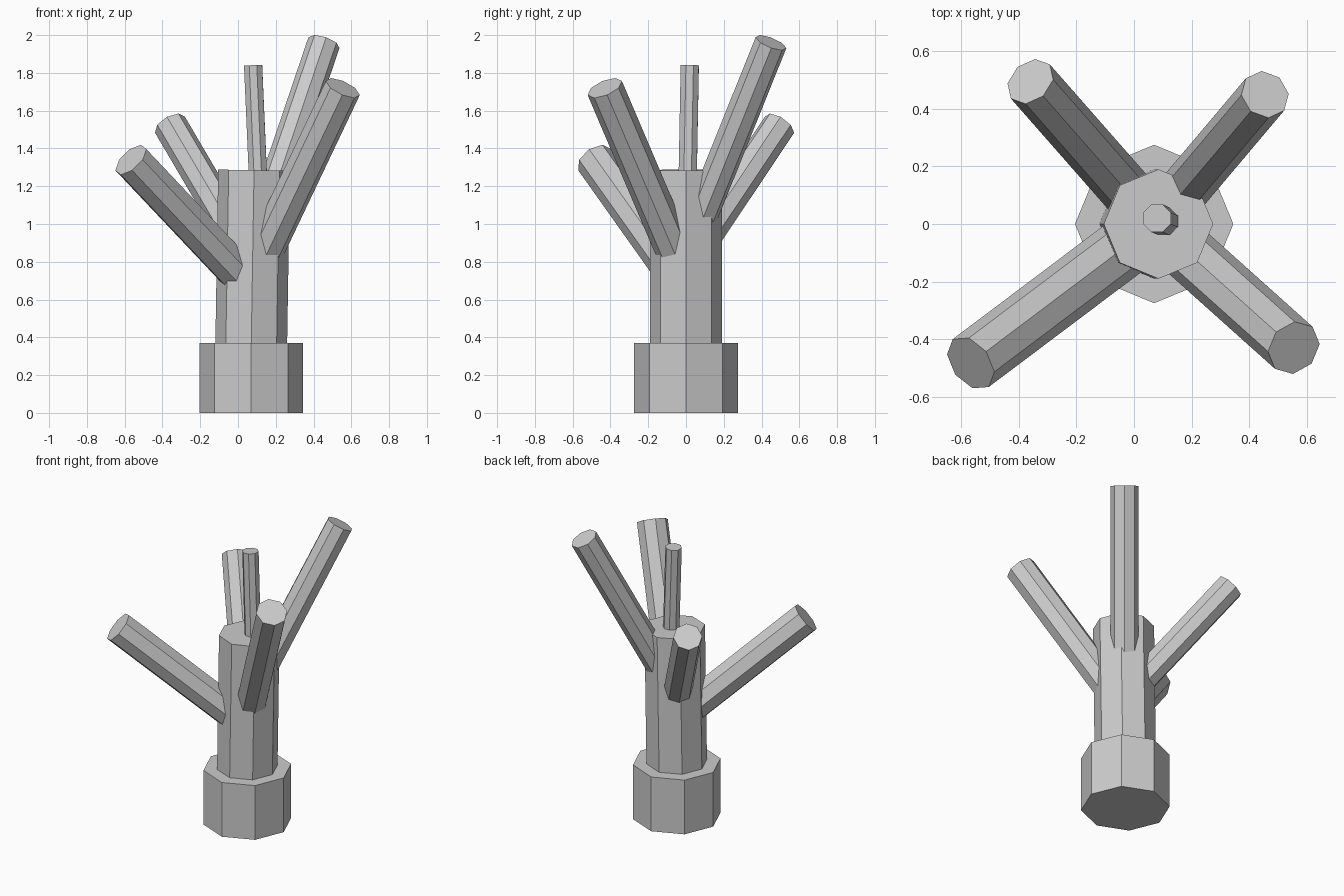
import bpy
from mathutils import Vector

if "Cube" in bpy.data.objects:
    bpy.data.objects.remove(bpy.data.objects["Cube"])


def limb(name, start, end, radius):
    """Eight-sided rod running from start to end."""
    a, b = Vector(start), Vector(end)
    axis = b - a
    bpy.ops.mesh.primitive_cylinder_add(
        vertices=8, radius=radius, depth=axis.length, location=(a + b) / 2,
        rotation=axis.to_track_quat('Z', 'Y').to_euler())
    bpy.context.object.name = name


# Wide foot and slightly leaning trunk
limb("base", (0.07, 0, 0), (0.07, 0, 0.37), 0.275)
limb("trunk", (0.07, 0, 0.36), (0.085, 0, 1.285), 0.19)

# Branches: tip name, root height on the trunk axis, tip, radius
branches = [
    ("front_left_branch", 0.66, (-0.567, -0.483, 1.34), 0.104),
    ("front_right_branch", 0.71, (0.555, -0.43, 1.72), 0.098),
    ("back_right_branch", 0.84, (0.455, 0.45, 1.96), 0.087),
    ("back_left_branch", 0.785, (-0.36, 0.495, 1.525), 0.09),
]
for name, root_z, tip, radius in branches:
    limb(name, (0.075, 0, root_z), tip, radius)

# Thin twig on top
limb("top_twig", (0.108, 0.008, 1.2), (0.08, 0.02, 1.84), 0.052)
